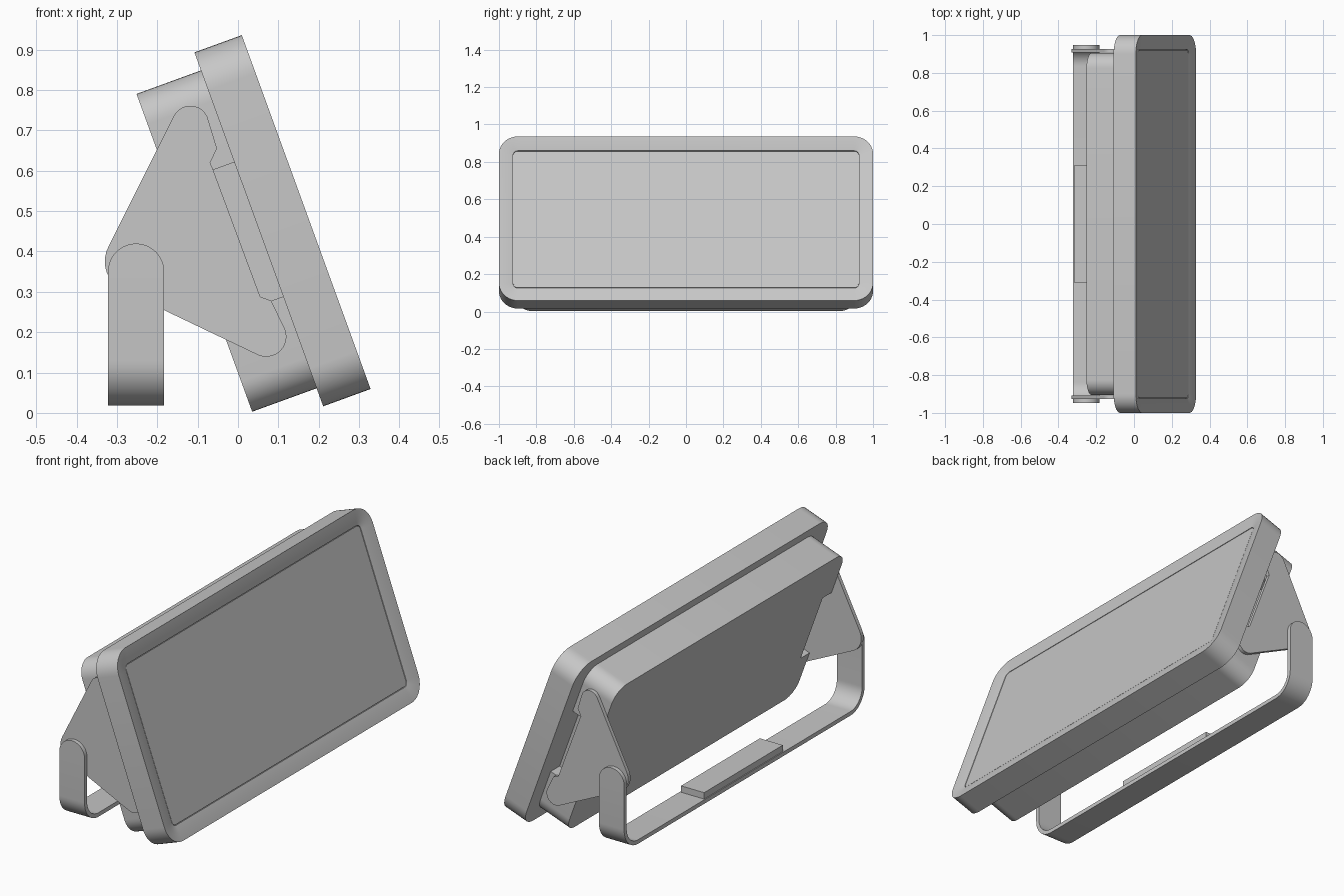
import bpy, bmesh
from math import sin, cos, pi, radians
from mathutils import Matrix, Vector

cube = bpy.data.objects.get("Cube")
if cube:
    bpy.data.objects.remove(cube, do_unlink=True)

grey = bpy.data.materials.new("plain_grey")
grey.use_nodes = True
GREY = (0.57, 0.57, 0.57, 1)
grey.diffuse_color = GREY
grey.node_tree.nodes["Principled BSDF"].inputs["Base Color"].default_value = GREY


def loft(name, loops, matrix=Matrix()):
    """Skin a stack of equal-length loops and cap both ends."""
    bm = bmesh.new()
    rings = [[bm.verts.new(matrix @ Vector(p)) for p in loop] for loop in loops]
    for a, b in zip(rings, rings[1:]):
        for i in range(len(a)):
            j = (i + 1) % len(a)
            bm.faces.new((a[i], a[j], b[j], b[i]))
    bm.faces.new(rings[0][::-1])
    bm.faces.new(rings[-1])
    bmesh.ops.recalc_face_normals(bm, faces=bm.faces)
    mesh = bpy.data.meshes.new(name)
    bm.to_mesh(mesh)
    bm.free()
    mesh.materials.append(grey)
    obj = bpy.data.objects.new(name, mesh)
    bpy.context.collection.objects.link(obj)
    bpy.ops.object.select_all(action="DESELECT")
    obj.select_set(True)
    bpy.context.view_layer.objects.active = obj
    bpy.ops.object.shade_smooth_by_angle(angle=radians(30))
    return obj


def arc(cx, cy, r, start, end, steps=10):
    angles = [radians(start + (end - start) * i / steps) for i in range(steps + 1)]
    return [(cx + r * cos(t), cy + r * sin(t)) for t in angles]


def rounded(hw, hh, r):
    """Rounded rectangle, counter-clockwise from the right edge's top."""
    corners = ((1, 1, 0), (-1, 1, 90), (-1, -1, 180), (1, -1, 270))
    return [p for sx, sy, a in corners
            for p in arc(sx * (hw - r), sy * (hh - r), r, a, a + 90)]


def at(points, h):
    return [(x, y, h) for x, y in points]


# Tilted panel space: width along y, height up the slope, depth along the face normal
tilt = radians(20)
panel = Matrix(((0, -sin(tilt), cos(tilt), 0.169),
                (1, 0, 0, 0),
                (0, cos(tilt), sin(tilt), 0.4975),
                (0, 0, 0, 1)))

# Front frame with a dished rim, and the lens set into it
HW, HH, R = 1.0, 0.4665, 0.1
rim = ((0, -0.125), (0, 0), (0.04, -0.005), (0.076, -0.014), (0.076, -0.022))
loft("front_frame",
     [at(rounded(HW - i, HH - i, R - i), h) for i, h in rim], panel)
lens = rounded(HW - 0.079, HH - 0.079, 0.02)
loft("lens", [at(lens, -0.0225), at(lens, -0.015)], panel)

# Rear housing with a recess in the middle of each side
W, H, NOTCH, CUT = 0.905, 0.419, 0.177, 0.07
body = rounded(W, H, 0.08)
half = len(body) // 2
notch = [(-W, NOTCH), (CUT - W, NOTCH), (CUT - W, -NOTCH), (-W, -NOTCH)]
body = body[:half] + notch + body[half:] + [(-x, -y) for x, y in notch]
loft("rear_housing", [at(body, -0.295), at(body, -0.1245)], panel)

# Side plates: three rounded lobes with a cut-out along the frame
plate = (arc(-0.118, 0.715, 0.046, 25, 153)
         + arc(-0.25, 0.375, 0.08, 153, 247)
         + arc(0.07, 0.189, 0.05, 247, 383)
         + [(0.082, 0.278), (0.055, 0.288), (-0.062, 0.603),
            (-0.069, 0.62), (-0.052, 0.655)])
for side, label in ((1, "left"), (-1, "right")):
    loft("side_plate_" + label,
         [[(x, side * y, z) for x, z in plate] for y in (0.908, 0.927)])

# Stand: one bent strap whose ends taper into half discs
X, HALF, THICK = -0.2525, 0.0695, 0.01
Y, TOP, BASE, BEND = 0.937, 0.35, 0.028, 0.1
stations = []
for i in range(13):
    t = pi / 2 * (1 - i / 12)
    stations.append((Y, TOP + HALF * sin(t), 1, 0, max(HALF * cos(t), 0.002)))
for i in range(13):
    t = -pi / 2 * i / 12
    stations.append((Y - BEND + BEND * cos(t), BASE + BEND + BEND * sin(t),
                     cos(t), sin(t), HALF))
stations += [(-y, z, -ny, nz, w) for y, z, ny, nz, w in reversed(stations)]
loft("stand_strap",
     [[(X + sx * w, y + s * THICK * ny, z + s * THICK * nz)
       for sx, s in ((-1, -1), (1, -1), (1, 1), (-1, 1))]
      for y, z, ny, nz, w in stations])

# Mounting pad on the strap
pad = [(-0.317, -0.31), (-0.19, -0.31), (-0.19, 0.31), (-0.317, 0.31)]
loft("mounting_pad", [at(pad, 0.036), at(pad, 0.07)])
